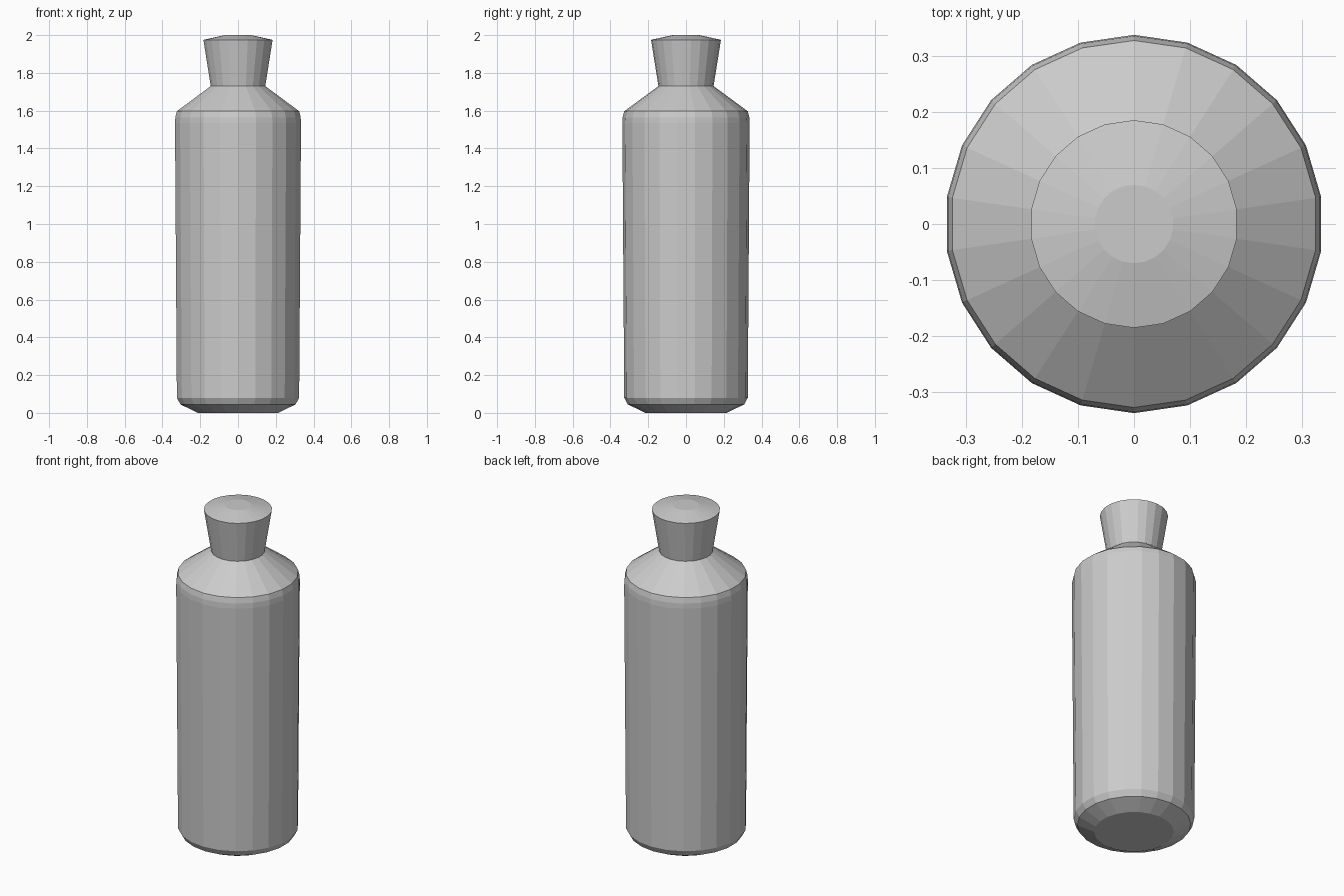
import bpy, bmesh, math

if "Cube" in bpy.data.objects:
    bpy.data.objects.remove(bpy.data.objects["Cube"])

SIDES = 22


def lathe(name, profile, cap_bottom=False, cap_top=False):
    """Revolve (radius, z) points into a flat-faced shell."""
    bm = bmesh.new()
    rings = []
    for r, z in profile:
        ring = []
        for i in range(SIDES):
            a = math.pi / 2 + 2 * math.pi * i / SIDES
            ring.append(bm.verts.new((r * math.cos(a), r * math.sin(a), z)))
        rings.append(ring)
    for lo, hi in zip(rings, rings[1:]):
        for i in range(SIDES):
            j = (i + 1) % SIDES
            bm.faces.new((lo[i], lo[j], hi[j], hi[i]))
    if cap_bottom:
        bm.faces.new(rings[0][::-1])
    if cap_top:
        bm.faces.new(rings[-1])
    mesh = bpy.data.meshes.new(name)
    bm.to_mesh(mesh)
    bm.free()
    obj = bpy.data.objects.new(name, mesh)
    bpy.context.collection.objects.link(obj)
    return obj


# Bottle body: rounded base, slightly flaring wall, sloped shoulder
lathe("bottle_body", [
    (0.215, 0.0), (0.308, 0.045), (0.327, 0.08),
    (0.337, 1.535), (0.335, 1.565), (0.327, 1.597), (0.146, 1.73),
], cap_bottom=True)

# Stopper: flares upward to a shallow bevelled top
lathe("bottle_stopper", [
    (0.146, 1.73), (0.185, 1.975), (0.07, 2.0),
], cap_top=True)
